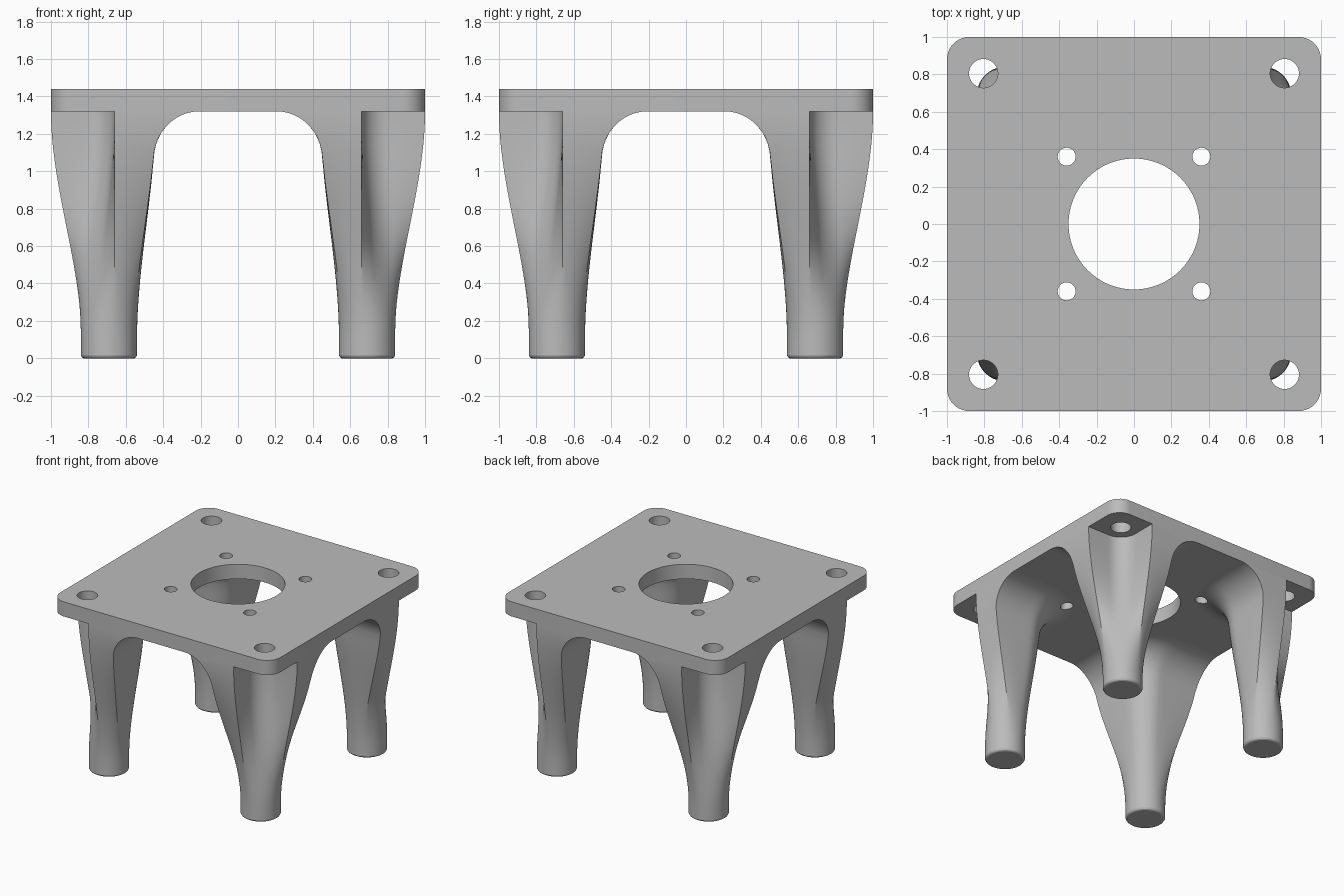
import bpy, bmesh
from math import sin, cos, pi, radians, sqrt

old = bpy.data.objects.get("Cube")
if old:
    bpy.data.objects.remove(old, do_unlink=True)

grey = bpy.data.materials.new("plain grey")
grey.use_nodes = True
COLOR = (0.5, 0.5, 0.5, 1)
grey.diffuse_color = COLOR
grey.node_tree.nodes["Principled BSDF"].inputs["Base Color"].default_value = COLOR

PLATE_BOTTOM, PLATE_TOP = 1.32, 1.44
LEG, FOOT_R = 0.69, 0.15


def make_object(name, bm):
    bmesh.ops.recalc_face_normals(bm, faces=bm.faces)
    mesh = bpy.data.meshes.new(name)
    bm.to_mesh(mesh)
    bm.free()
    mesh.materials.append(grey)
    obj = bpy.data.objects.new(name, mesh)
    bpy.context.collection.objects.link(obj)
    return obj


def loft(name, rings):
    """Skin equal-length closed rings and cap both ends."""
    bm = bmesh.new()
    rows = [[bm.verts.new(p) for p in ring] for ring in rings]
    for a, b in zip(rows, rows[1:]):
        for i in range(len(a)):
            j = (i + 1) % len(a)
            bm.faces.new((a[i], a[j], b[j], b[i]))
    bm.faces.new(rows[0])
    bm.faces.new(rows[-1])
    return make_object(name, bm)


def arc(cx, cy, r, a0, a1, n):
    angles = [radians(a0 + (a1 - a0) * i / n) for i in range(n + 1)]
    return [(cx + r * cos(a), cy + r * sin(a)) for a in angles]


def line(p, q, n):
    return [(p[0] + (q[0] - p[0]) * i / n, p[1] + (q[1] - p[1]) * i / n) for i in range(n)]


def cylinder(name, x, y, r, z0, z1, n=48):
    return loft(name, [[(px, py, z) for px, py in arc(x, y, r, 0, 360, n)[:-1]]
                       for z in (z0, z1)])


def cut(target, cutter):
    mod = target.modifiers.new("hole", 'BOOLEAN')
    mod.operation, mod.solver, mod.object = 'DIFFERENCE', 'EXACT', cutter
    cutter.hide_render = True
    cutter.hide_set(True)


def apply_modifiers(obj):
    deps = bpy.context.evaluated_depsgraph_get()
    mesh = bpy.data.meshes.new_from_object(obj.evaluated_get(deps))
    obj.modifiers.clear()
    obj.data = mesh


def smooth(obj):
    bpy.ops.object.select_all(action='DESELECT')
    obj.select_set(True)
    bpy.context.view_layer.objects.active = obj
    bpy.ops.object.shade_smooth_by_angle(angle=radians(28))


def leg_section(fillet):
    """Block with a rounded inner corner and a rounded screw channel outside."""
    c, cr, e = 0.66, 0.14, 0.44 - fillet
    center, r = 0.64, 0.2 + fillet
    channel = line((c, 1), (c, c + cr), 8) + arc(c + cr, c + cr, cr, 180, 270, 10)
    channel += line((c + cr, c), (1, c), 8)[1:]
    side_a = line((1, c), (1, e), 8)
    inner = line((1, e), (center, e), 8) + arc(center, center, r, 270, 180, 12)
    inner += line((e, center), (e, 1), 8)[1:]
    side_b = line((e, 1), (c, 1), 8)
    return [channel, side_a, inner, side_b]


def foot_circle(parts, r):
    """Round section with points matching those of the leg section."""
    spans = [(101, -11), (-11, -64), (-64, -206), (-206, -259)]
    pts = []
    for part, (a0, a1) in zip(parts, spans):
        pts += arc(LEG, LEG, r, a0, a1, len(part))[:-1]
    return pts


def leg_ring(z, r=FOOT_R):
    u = max(0.0, (z - 0.1) / (PLATE_BOTTOM - 0.1))
    t = u * u * (3 - 2 * u)
    h = min(1.0, max(0.0, (z - 1.08) / 0.24))
    parts = leg_section(0.23 * (1 - sqrt(1 - h * h)))
    top = [p for part in parts for p in part]
    return [(cx + (x - cx) * t, cy + (y - cy) * t, z)
            for (x, y), (cx, cy) in zip(top, foot_circle(parts, r))]


# Leg: chamfered round foot blending into the channelled block and plate fillet
rings = [leg_ring(0, FOOT_R - 0.015), leg_ring(0.005, FOOT_R - 0.006), leg_ring(0.016)]
rings += [leg_ring(0.1 + 0.049 * i) for i in range(20)]
rings += [leg_ring(1.08 + 0.24 * sin(pi / 2 * i / 12)) for i in range(1, 13)]
leg = loft("leg", rings)

# Plate with rounded corners
R = 0.12
outline = []
for k, (sx, sy) in enumerate([(1, 1), (-1, 1), (-1, -1), (1, -1)]):
    outline += arc(sx * (1 - R), sy * (1 - R), R, 90 * k, 90 * k + 90, 10)
plate = loft("top_plate", [[(x, y, z) for x, y in outline]
                           for z in (PLATE_BOTTOM, PLATE_TOP)])

# Centre hole, four small holes and four corner screw holes
cut(plate, cylinder("center_hole_cutter", 0, 0, 0.35, 1.2, 1.6, 96))
for sx in (1, -1):
    for sy in (1, -1):
        small = cylinder("small_hole_cutter", sx * 0.36, sy * 0.36, 0.048, 0.9, 1.6, 32)
        cut(plate, small)
        if sx == sy == 1:
            cut(leg, small)
        cut(plate, cylinder("screw_hole_cutter", sx * 0.805, sy * 0.805, 0.077, 1.2, 1.6))

# Bake the holes, then mirror the leg to all four corners
for part in (plate, leg):
    apply_modifiers(part)
for helper in [o for o in bpy.data.objects if o.name.split(".")[0].endswith("_cutter")]:
    bpy.data.objects.remove(helper, do_unlink=True)
smooth(plate)
smooth(leg)
mirror = leg.modifiers.new("four legs", 'MIRROR')
mirror.use_axis = (True, True, False)
mirror.use_mirror_merge = False
